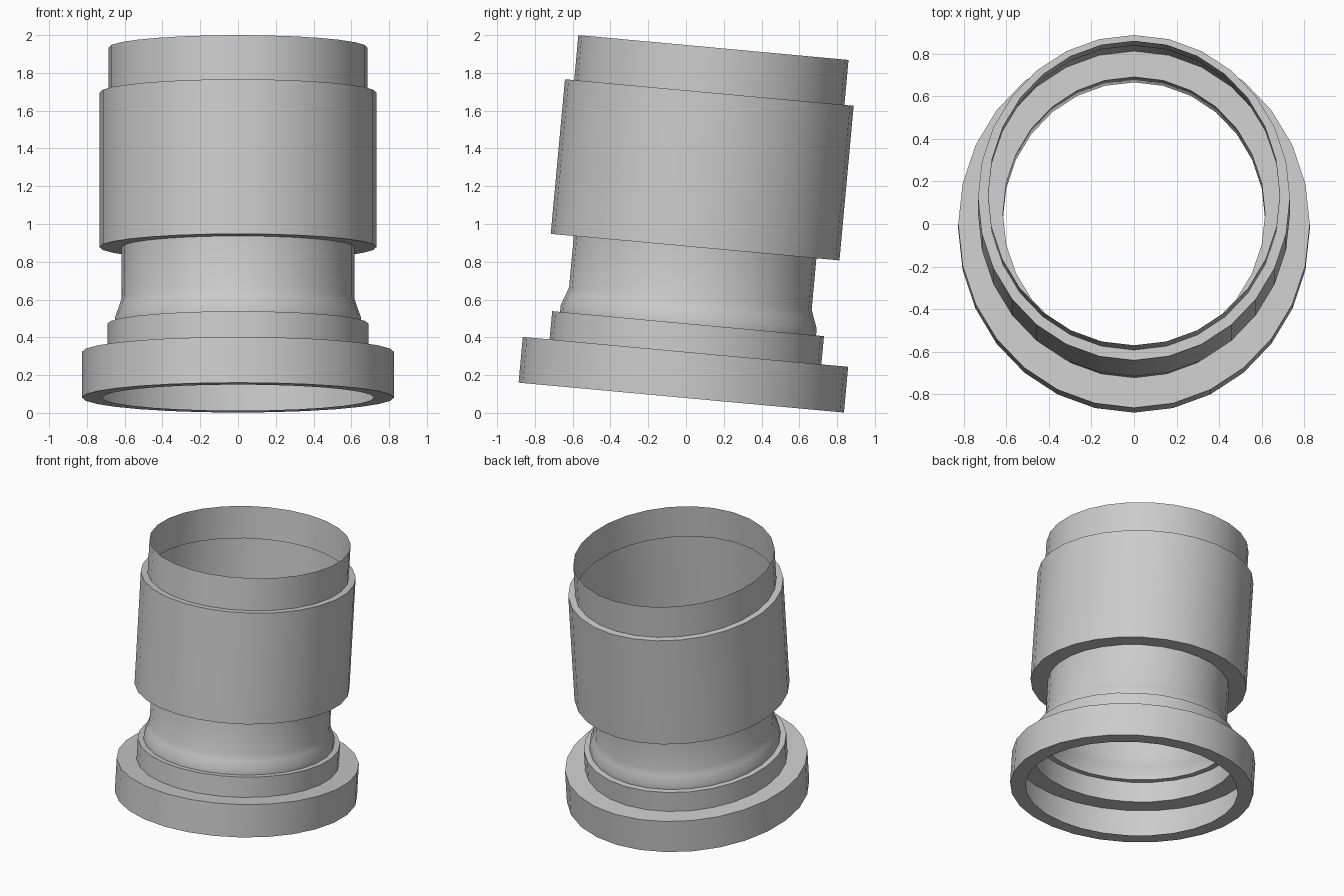
import bpy, bmesh, math
from mathutils import Matrix

if "Cube" in bpy.data.objects:
    bpy.data.objects.remove(bpy.data.objects["Cube"])

SIDES = 28
# slightly oval section, leaning towards the back
PLACE = (Matrix.Translation((0, -0.025, 0.081))
         @ Matrix.Rotation(math.radians(-5.25), 4, 'X')
         @ Matrix.Diagonal((1, 1.047, 1, 1)))


def lathe(name, profile):
    """Thin shell swept round the leaning axis from (radius, height) points."""
    bm = bmesh.new()
    rings = []
    for r, h in profile:
        rings.append([bm.verts.new((r * math.cos(2 * math.pi * i / SIDES),
                                    r * math.sin(2 * math.pi * i / SIDES), h))
                      for i in range(SIDES)])
    for a, b in zip(rings, rings[1:]):
        for i in range(SIDES):
            j = (i + 1) % SIDES
            bm.faces.new((a[i], a[j], b[j], b[i]))
    bm.transform(PLACE)
    me = bpy.data.meshes.new(name)
    bm.to_mesh(me)
    bm.free()
    ob = bpy.data.objects.new(name, me)
    bpy.context.collection.objects.link(ob)
    bpy.ops.object.select_all(action='DESELECT')
    ob.select_set(True)
    bpy.context.view_layer.objects.active = ob
    bpy.ops.object.shade_smooth_by_angle(angle=math.radians(25))
    return ob


# wide hollow foot with an inward lip underneath
lathe("base_collar", [(0.72, 0), (0.826, 0), (0.826, 0.243), (0.69, 0.243)])
# low step above the foot
lathe("step_ring", [(0.69, 0.243), (0.69, 0.393), (0.65, 0.393)])
# flared neck
lathe("neck", [(0.65, 0.393), (0.65, 0.43), (0.63, 0.485), (0.616, 0.527), (0.616, 0.80)])
# large hollow sleeve with top and bottom shoulders
lathe("sleeve", [(0.616, 0.80), (0.733, 0.80), (0.733, 1.622), (0.686, 1.622)])
# open rim at the top
lathe("top_rim", [(0.686, 1.622), (0.686, 1.861)])
